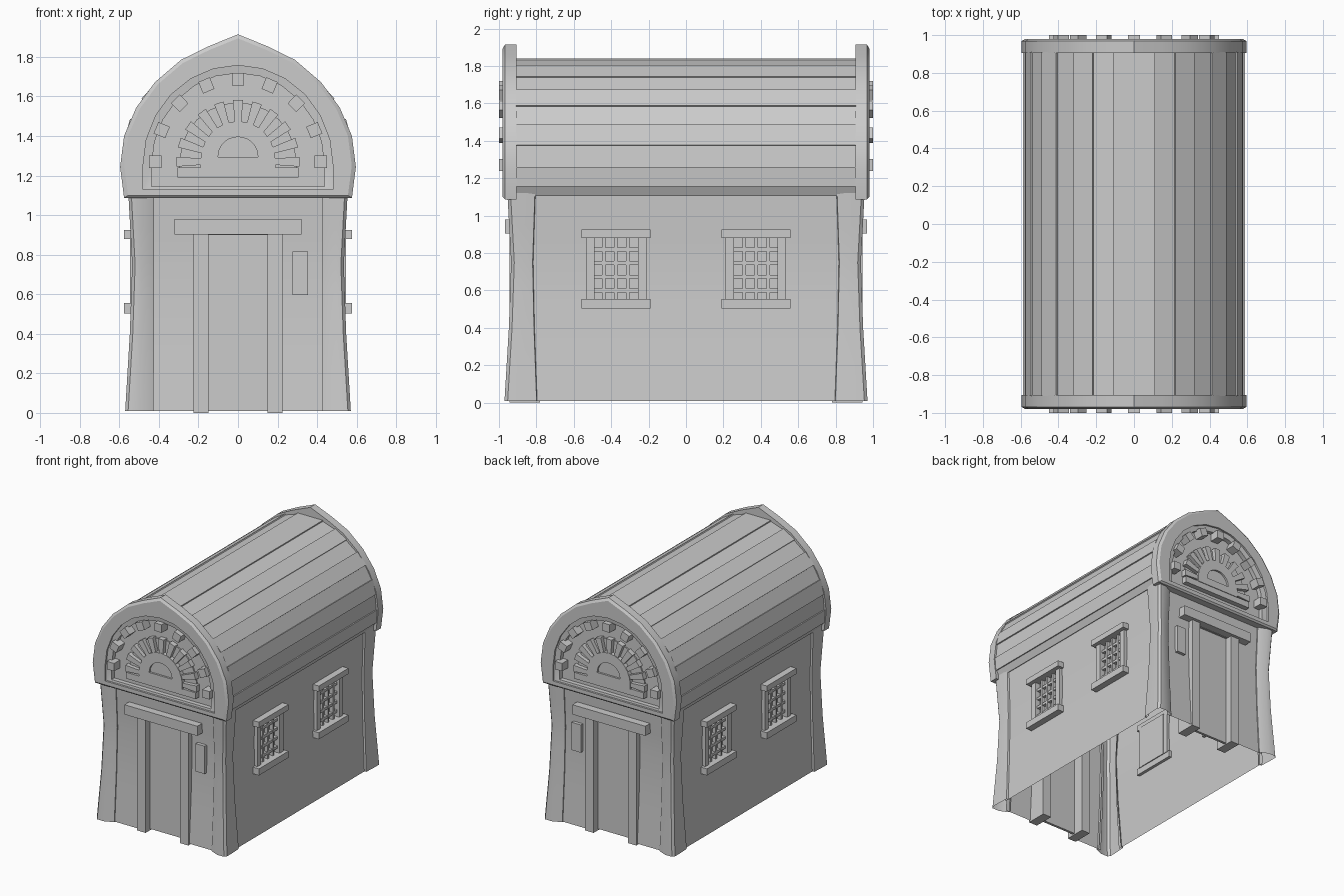
import bpy, bmesh
from math import sin, cos, radians, hypot

if "Cube" in bpy.data.objects:
    bpy.data.objects.remove(bpy.data.objects["Cube"])


def make(name, verts, faces, mirror="", recalc=True):
    me = bpy.data.meshes.new(name)
    me.from_pydata(verts, [], faces)
    if recalc:
        bm = bmesh.new()
        bm.from_mesh(me)
        bmesh.ops.recalc_face_normals(bm, faces=bm.faces)
        bm.to_mesh(me)
        bm.free()
    ob = bpy.data.objects.new(name, me)
    bpy.context.collection.objects.link(ob)
    if mirror:
        m = ob.modifiers.new("mirror", "MIRROR")
        m.use_axis = ("x" in mirror, "y" in mirror, False)
        m.use_mirror_merge = False
    return ob


def grid(name, rows, mirror, holes=()):
    """Open sheet through rows of points; holes are (row, column) cells left out."""
    n = len(rows[0])
    faces = [(r * n + i, r * n + i + 1, (r + 1) * n + i + 1, (r + 1) * n + i)
             for r in range(len(rows) - 1) for i in range(n - 1) if (r, i) not in holes]
    return make(name, [p for row in rows for p in row], faces, mirror, recalc=False)


def stack(name, loops, mirror="y"):
    """Solid through equal-length xz outlines, each at its own y."""
    n = len(loops[0][0])
    verts = [(x, y, z) for pts, y in loops for x, z in pts]
    faces = [(k * n + i, k * n + (i + 1) % n, (k + 1) * n + (i + 1) % n, (k + 1) * n + i)
             for k in range(len(loops) - 1) for i in range(n)]
    faces += [tuple(range(n)), tuple(range(len(verts) - n, len(verts)))]
    return make(name, verts, faces, mirror)


def box(name, x, y, z, mirror="y"):
    return stack(name, [([(x[0], z[0]), (x[1], z[0]), (x[1], z[1]), (x[0], z[1])], v) for v in y], mirror)


def full(half):
    """Mirror a half outline that starts on x = 0."""
    return half + [(-x, z) for x, z in reversed(half[1:])]


def arch(rx, rz, cz, base, steps=6):
    half = [(rx * sin(radians(90 * i / steps)), cz + rz * cos(radians(90 * i / steps)))
            for i in range(steps + 1)]
    return full(half + [(rx, base)])


def wedge(cz, r0, r1, a, w0, w1):
    return [(r * cos(radians(t)), cz + r * sin(radians(t)))
            for r, t in ((r0, a - w0), (r1, a - w1), (r1, a + w1), (r0, a + w0))]


def flare(z):
    """Outward lean of the walls at height z."""
    keys = [(0, .036), (.4, .012), (.75, 0), (1.12, .02)]
    for (a, f), (b, g) in zip(keys, keys[1:]):
        if z <= b:
            return f + (g - f) * (z - a) / (b - a)
    return .02


# Side walls with window openings
ys = [-.83, -.49, -.257, .257, .49, .83]
zs = [.01, .2, .4, .555, .75, .88, 1.12]
grid("side_wall", [[(.515 + flare(z), y, z) for y in ys] for z in zs], "x",
     {(r, c) for r in (3, 4) for c in (1, 3)})

# End walls with doorway
zs = [.01, .2, .4, .75, .9, 1.12]
grid("end_wall", [[(x, -.895 - flare(z), z) for x in (-.46, -.2, .2, .46)] for z in zs], "y",
     {(r, 1) for r in range(4)})

# Flared corner pillars
section = [(.43, -.88, 0), (.425, -.905, .2), (.49, -.935, 1), (.52, -.935, 1), (.535, -.918, 1),
           (.535, -.865, 1), (.53, -.82, 1), (.505, -.815, 1)]
grid("corner_pillar", [[(x + flare(z) * k * (1 if x > .5 else .2), y - flare(z) * (1 if y < -.85 else -.6), z)
                        for x, y, k in section] for z in (.01, .2, .4, .6, .75, .95, 1.12)], "xy")

# Doors
box("door", (-.16, .16), (-.885, -.865), (.01, .92))
box("door_post", (.15, .225), (-.943, -.78), (0, .91), "xy")
box("door_lintel", (-.32, .32), (-.967, -.87), (.903, .98))
box("door_plaque", (.275, .355), (-.925, -.88), (.595, .815))

# Barred windows
box("window_lintel", (.5, .576), (-.56, -.19), (.88, .925), "xy")
box("window_sill", (.5, .576), (-.56, -.19), (.503, .555), "xy")
for y in ((-.535, -.49), (-.257, -.21)):
    box("window_casing", (.495, .545), y, (.55, .885), "xy")
box("window_pane", (.493, .5), (-.5, -.25), (.55, .89), "xy")
for i in range(3):
    y = -.44 + .064 * i
    box("window_upright", (.5, .53), (y - .009, y + .009), (.55, .885), "xy")
for i in range(4):
    z = .6 + .073 * i
    box("window_crossbar", (.5, .527), (-.495, -.25), (z - .01, z + .01), "xy")

# Planked barrel roof, alternate planks raised
curve = [(-.11, 1.832), (.11, 1.832), (.215, 1.797), (.315, 1.737), (.405, 1.667), (.482, 1.582),
         (.537, 1.485), (.567, 1.375), (.578, 1.26), (.57, 1.155), (.545, 1.105)]
for i, ((x0, z0), (x1, z1)) in enumerate(zip(curve, curve[1:])):
    d = hypot(x1 - x0, z1 - z0)
    nx, nz = (z0 - z1) / d, (x1 - x0) / d
    up, dn = (.009 if i % 2 == 0 else 0), -.025
    pts = [(x0 + nx * up, z0 + nz * up), (x1 + nx * up, z1 + nz * up),
           (x1 + nx * dn, z1 + nz * dn), (x0 + nx * dn, z0 + nz * dn)]
    stack("roof_plank", [(pts, -.91), (pts, .91)], "x" if i else "")

# Gable slab: outer rim, stepped arch and recessed panel
rim = full([(0, 1.914), (.15, 1.853), (.288, 1.785), (.42, 1.672), (.515, 1.543),
            (.576, 1.4), (.596, 1.244), (.576, 1.087)])
inset = [(x * .965, 1.4 + (z - 1.4) * .96) for x, z in rim]
big, small = arch(.48, .507, 1.25, 1.13), arch(.437, .468, 1.25, 1.145)
stack("gable", [(rim, -.905), (rim, -.968), (inset, -.98), (big, -.98), (big, -.965),
                (small, -.96), (small, -.925)])

# Ring of blocks around the arch
for i in range(9):
    stack("gable_block", [(wedge(1.27, .387, .45, 22.5 * i, 4.6, 4), y) for y in (-.92, -1)])

# Fan ornament: backing, sill, rays, dome with half-moon recess
fan = arch(.295, .3, 1.27, 1.2)
stack("fan_backing", [(fan, -.92), (fan, -.935)])
box("fan_sill", (-.305, .305), (-.92, -.965), (1.19, 1.24))
for i in range(11):
    stack("fan_ray", [(wedge(1.27, .18, .313, 18 * i, 5, 4.6), y) for y in (-.92, -.965)])
dome, moon = arch(.19, .2, 1.275, 1.237), arch(.1, .095, 1.3, 1.295)
stack("fan_dome", [(dome, -.92), (dome, -.97), (moon, -.97), (moon, -.955)])

# Smooth the gently curved surfaces, keep edges crisp
for ob in bpy.context.collection.objects:
    ob.select_set(True)
    bpy.context.view_layer.objects.active = ob
bpy.ops.object.shade_smooth_by_angle(angle=radians(28))
